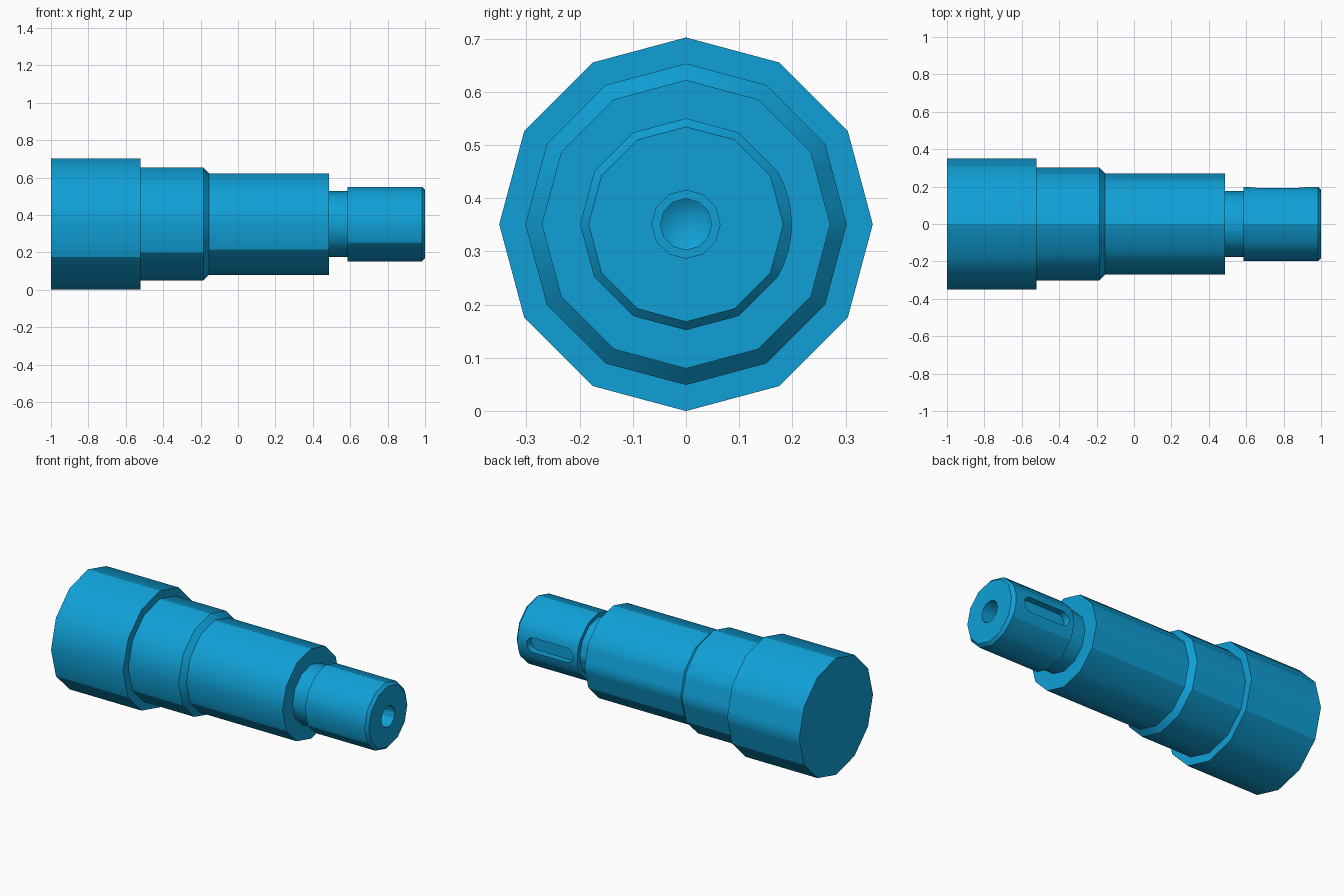
import bpy, bmesh, math

if "Cube" in bpy.data.objects:
    bpy.data.objects.remove(bpy.data.objects["Cube"])

AXIS_Z = 0.351          # height of the shaft axis
SIDES = 12
STEP = 2 * math.pi / SIDES

blue = bpy.data.materials.new("machined blue")
blue.use_nodes = True
colour = (0.005, 0.352, 0.68, 1)
blue.diffuse_color = colour
blue.node_tree.nodes["Principled BSDF"].inputs["Base Color"].default_value = colour


def make_object(name, bm):
    bmesh.ops.recalc_face_normals(bm, faces=bm.faces)
    mesh = bpy.data.meshes.new(name)
    bm.to_mesh(mesh)
    bm.free()
    mesh.materials.append(blue)
    obj = bpy.data.objects.new(name, mesh)
    bpy.context.collection.objects.link(obj)
    return obj


# Angles run from +y; the two facets beside the keyway are divided more finely
angles = [i * STEP for i in range(SIDES)]
angles += [s * STEP * k / 4 for s in (-1, 1) for k in (1, 2, 3)]
angles = sorted(a % (2 * math.pi) for a in angles)


def ring_point(x, r, a, rounded):
    """Point on a 12-sided ring, or on the true arc if rounded."""
    if not rounded:
        r *= math.cos(STEP / 2) / math.cos(a % STEP - STEP / 2)
    return (x, r * math.cos(a), AXIS_Z + r * math.sin(a))


# Shaft outline: (x, radius, rounded beside the keyway)
profile = [
    (-1.00, 0.351, 0), (-0.52, 0.351, 0),                      # head
    (-0.52, 0.302, 0), (-0.185, 0.302, 0), (-0.154, 0.271, 0),  # shoulder
    (0.486, 0.271, 0),                                         # body
    (0.486, 0.176, 0), (0.585, 0.176, 0),                      # relief neck
    (0.585, 0.199, 1), (0.983, 0.199, 1), (1.00, 0.183, 0),    # keyed journal
    (1.00, 0.064, 0), (0.90, 0.064, 0),                        # counterbore
    (0.90, 0.048, 0), (0.66, 0.048, 0),                        # centre hole
]
bm = bmesh.new()
rings = [[bm.verts.new(ring_point(x, r, a, c)) for a in angles] for x, r, c in profile]
n = len(angles)
for lower, upper in zip(rings, rings[1:]):
    for i in range(n):
        j = (i + 1) % n
        bm.faces.new((lower[i], lower[j], upper[j], upper[i]))
bm.faces.new(rings[0])
tip = bm.verts.new((0.63, 0, AXIS_Z))
for i in range(n):
    bm.faces.new((rings[-1][i], rings[-1][(i + 1) % n], tip))
shaft = make_object("stepped_shaft", bm)

# Round-ended keyway cutter on the back of the journal
HALF_W, X0, X1, FLOOR = 0.044, 0.613, 0.923, 0.155
bm = bmesh.new()
outline = []
for cx, start in ((X1 - HALF_W, -math.pi / 2), (X0 + HALF_W, math.pi / 2)):
    for k in range(9):
        a = start + math.pi * k / 8
        outline.append(bm.verts.new((cx + HALF_W * math.cos(a), FLOOR,
                                     AXIS_Z + HALF_W * math.sin(a))))
face = bm.faces.new(outline)
extruded = bmesh.ops.extrude_face_region(bm, geom=[face])["geom"]
bmesh.ops.translate(bm, vec=(0, 0.1, 0),
                    verts=[v for v in extruded if isinstance(v, bmesh.types.BMVert)])
if not all(len(e.link_faces) == 2 for e in bm.edges):
    bm.faces.new(outline)
cutter = make_object("keyway_cutter", bm)
cutter.hide_render = True

cut = shaft.modifiers.new("keyway", "BOOLEAN")
cut.operation = "DIFFERENCE"
cut.solver = "EXACT"
cut.object = cutter
bpy.context.view_layer.objects.active = shaft
shaft.select_set(True)
bpy.ops.object.modifier_apply(modifier=cut.name)
bpy.data.objects.remove(cutter)

# Smooth along the barrel, sharp at the steps and at a few lengthwise seams
bm = bmesh.new()
bm.from_mesh(shaft.data)
seams = [math.radians(d) for d in (90, -30, -150)]
for f in bm.faces:
    f.smooth = True
for e in bm.edges:
    e.smooth = e.calc_face_angle(math.pi) < math.radians(35)
    a, b = (v.co for v in e.verts)
    if abs(a.x - b.x) > 0.1:
        mid = (a + b) / 2
        turn = math.atan2(mid.z - AXIS_Z, mid.y)
        if any(abs(turn - s) < 0.02 for s in seams):
            e.smooth = False
bm.to_mesh(shaft.data)
bm.free()
